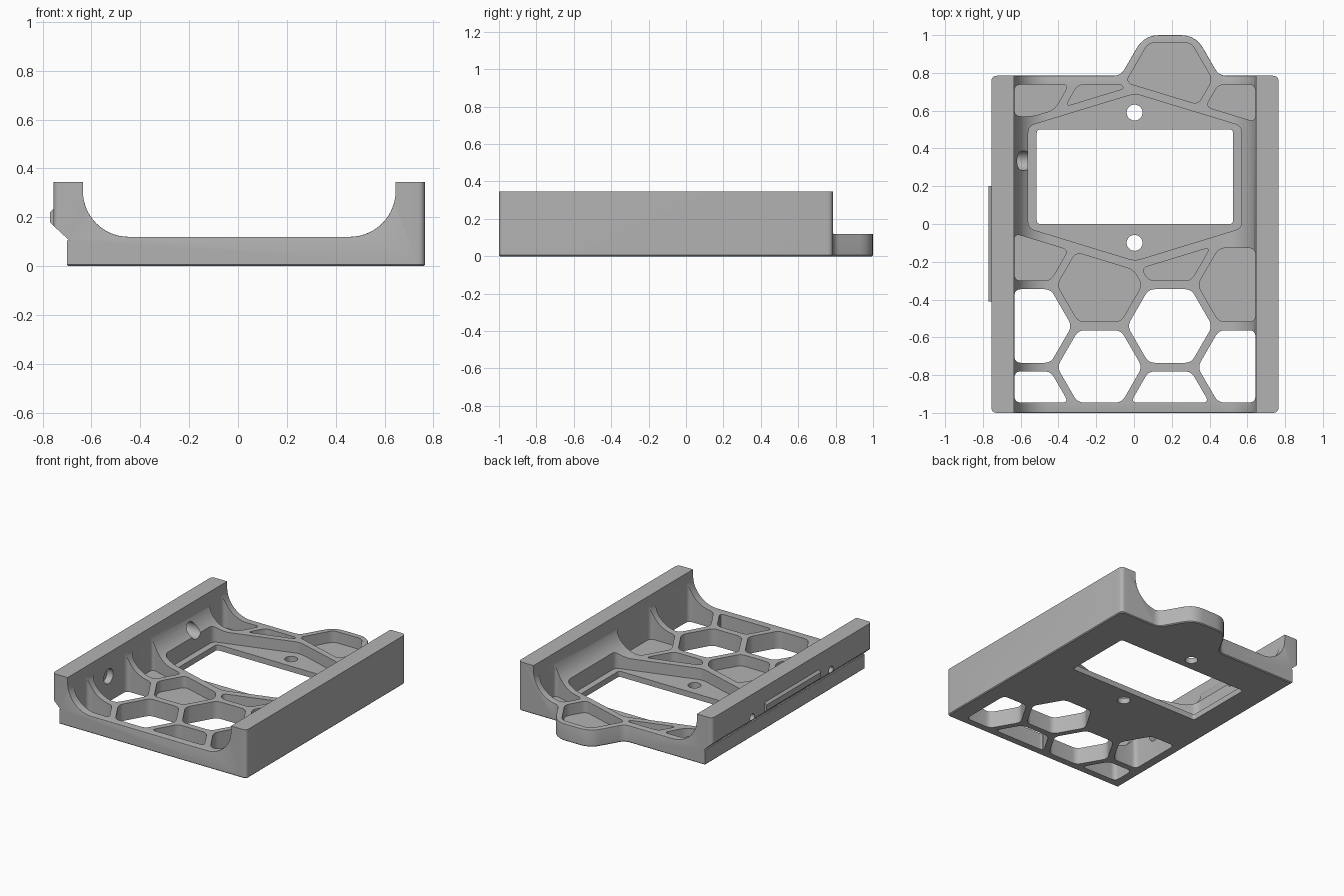
import bpy, bmesh, math
from mathutils import Vector

if "Cube" in bpy.data.objects:
    bpy.data.objects.remove(bpy.data.objects["Cube"])

grey = bpy.data.materials.new("plain_grey")
grey.use_nodes = True
grey.diffuse_color = (0.45, 0.45, 0.45, 1)
grey.node_tree.nodes["Principled BSDF"].inputs["Base Color"].default_value = (0.45, 0.45, 0.45, 1)

LEFT, RIGHT, FRONT, BACK = -0.755, 0.765, -1.0, 0.785
WALL_IN_L, WALL_IN_R = -0.635, 0.645
TOP, FLOOR, POCKET = 0.345, 0.12, 0.04
AXES = {"x": lambda a, b, h: (h, a, b),
        "y": lambda a, b, h: (a, h, b),
        "z": lambda a, b, h: (a, b, h)}


def rounded(points, size=0.035, steps=5):
    """Round every corner; size may be a list with one value per corner."""
    out, n = [], len(points)
    sizes = size if isinstance(size, list) else [size] * n
    for i, p in enumerate(points):
        p = Vector(p)
        before, after = Vector(points[i - 1]) - p, Vector(points[(i + 1) % n]) - p
        d = min(sizes[i], before.length * 0.45, after.length * 0.45)
        a, b = p + before.normalized() * d, p + after.normalized() * d
        for k in range(steps + 1):
            t = k / steps
            out.append(a * (1 - t) ** 2 + p * 2 * t * (1 - t) + b * t * t)
    return out


def circle(x, y, r, n=32):
    return [(x + r * math.cos(math.tau * i / n), y + r * math.sin(math.tau * i / n)) for i in range(n)]


def clip(points, a, b, c):
    """Keep the part of a convex polygon where a*x + b*y <= c."""
    out = []
    for i, q in enumerate(points):
        p = points[i - 1]
        dp, dq = (a * v[0] + b * v[1] - c for v in (p, q))
        if dp * dq < 0:
            t = dp / (dp - dq)
            out.append((p[0] + t * (q[0] - p[0]), p[1] + t * (q[1] - p[1])))
        if dq <= 0:
            out.append(q)
    return out


def prisms(name, parts):
    """One object from (outline, low, high, axis) prisms."""
    bm = bmesh.new()
    for outline, lo, hi, axis in parts:
        place = AXES[axis]
        low = [bm.verts.new(place(p[0], p[1], lo)) for p in outline]
        high = [bm.verts.new(place(p[0], p[1], hi)) for p in outline]
        bm.faces.new(low)
        bm.faces.new(high)
        for i in range(len(low)):
            bm.faces.new((low[i - 1], low[i], high[i], high[i - 1]))
    bmesh.ops.recalc_face_normals(bm, faces=bm.faces)
    mesh = bpy.data.meshes.new(name)
    bm.to_mesh(mesh)
    bm.free()
    mesh.materials.append(grey)
    obj = bpy.data.objects.new(name, mesh)
    bpy.context.collection.objects.link(obj)
    return obj


def boolean(obj, cutter, operation):
    """Apply a boolean at once and drop the cutter."""
    mod = obj.modifiers.new("cut", "BOOLEAN")
    mod.operation, mod.object, mod.solver = operation, cutter, "EXACT"
    bpy.context.view_layer.update()
    mesh = bpy.data.meshes.new_from_object(obj.evaluated_get(bpy.context.evaluated_depsgraph_get()))
    obj.modifiers.clear()
    obj.data = mesh
    bpy.data.objects.remove(cutter)


# Tray cross-section with coved inner corners
def cove(x, side, r=0.188, n=14):
    return [(x + side * r * (1 - math.cos(math.pi / 2 * i / n)),
             FLOOR + r * (1 - math.sin(math.pi / 2 * i / n))) for i in range(n + 1)]


section = ([(-0.70, 0), (-0.70, 0.105), (-0.69, 0.105), (LEFT, 0.165), (LEFT, TOP), (WALL_IN_L, TOP)]
           + cove(WALL_IN_L, 1) + cove(WALL_IN_R, -1)[::-1]
           + [(WALL_IN_R, TOP), (RIGHT, TOP), (RIGHT, 0)])
tray = prisms("tray", [(section, FRONT - 0.2, 1.2, "y")])

# Plan outline with the tab at the back
HEX_X, HEX_Y, APOTHEM = 0.372, 0.435, 0.195
TAB_X, TAB_Y = 0.19, 0.765
plan = [(LEFT, FRONT), (RIGHT, FRONT), (RIGHT, BACK), (TAB_X + 0.26, BACK), (TAB_X + 0.136, 1),
        (TAB_X - 0.136, 1), (TAB_X - 0.26, BACK), (LEFT, BACK)]
outline = rounded(plan, [0.03, 0.03, 0.03, 0.04, 0.08, 0.08, 0.04, 0.03])
boolean(tray, prisms("plan_cutter", [(outline, -0.2, 0.6, "z")]), "INTERSECT")

# Soften the floor's outer rim and the bottom edge
bm = bmesh.new()
bm.from_mesh(tray.data)
bmesh.ops.remove_doubles(bm, verts=bm.verts, dist=0.0001)
bm.normal_update()


def rim_edges(top):
    found = []
    for e in bm.edges:
        if len(e.link_faces) != 2:
            continue
        z = sorted(f.normal.z for f in e.link_faces)
        high = max(v.co.z for v in e.verts)
        if top and abs(z[0]) < 0.01 and z[1] > 0.2 and FLOOR - 0.01 < high < 0.28:
            found.append(e)
        if not top and z[0] < -0.99 and abs(z[1]) < 0.01 and high < 0.001:
            found.append(e)
    return found


bmesh.ops.bevel(bm, geom=rim_edges(True), offset=0.016, segments=3, profile=0.5,
                affect="EDGES", clamp_overlap=True)
bmesh.ops.bevel(bm, geom=rim_edges(False), offset=0.006, segments=1,
                affect="EDGES", clamp_overlap=True)
bm.to_mesh(tray.data)
bm.free()

# Honeycomb cells, trimmed by the walls and by the stretched window recess
SLOPE, MID = 0.305, 0.005
cells = []
for col in range(4):
    for row in range(5):
        cx = TAB_X + (col - 2) * HEX_X
        cy = TAB_Y - row * HEX_Y - (HEX_Y / 2 if col % 2 else 0)
        radius = APOTHEM / math.cos(math.pi / 6)
        hexagon = [(cx + radius * math.cos(i * math.pi / 3), cy + radius * math.sin(i * math.pi / 3))
                   for i in range(6)]
        side = 1 if cx > 0 else -1
        shape = clip(hexagon, -1, 0, -WALL_IN_L - 0.002)
        shape = clip(shape, 1, 0, WALL_IN_R - 0.002)
        shape = clip(shape, 0, -1, 0.945)
        if col != 2 or row:
            shape = clip(shape, 0, 1, 0.738)
        if cy > 0.25:
            shape = clip(shape, -side * SLOPE, -1, -0.735 - side * SLOPE * MID)
        else:
            shape = clip(shape, -side * SLOPE, 1, -0.245 - side * SLOPE * MID)
        if len(shape) < 3:
            continue
        tall = max(p[1] for p in shape) - min(p[1] for p in shape)
        if tall < 0.05:
            continue
        cells.append((rounded(shape), -0.2 if cy < -0.5 else POCKET, 0.6, "z"))

recess = [(MID, 0.69), (-0.56, 0.518), (-0.56, -0.022), (MID, -0.195), (0.57, -0.022), (0.57, 0.518)]
cells.append((rounded(recess), POCKET, 0.6, "z"))
boolean(tray, prisms("cell_cutter", cells), "DIFFERENCE")

# Window and its two screw holes
window = rounded([(-0.515, 0), (0.525, 0), (0.525, 0.5), (-0.515, 0.5)], 0.02)
openings = [(window, -0.2, 0.3, "z")]
openings += [(circle(0.003, y, 0.042), -0.2, 0.3, "z") for y in (0.59, -0.1)]
boolean(tray, prisms("window_cutter", openings), "DIFFERENCE")

# Side screw holes: wide bore inside, narrow hole through the wall
for r, reach in ((0.052, -0.68), (0.025, -0.9)):
    bores = [(circle(y, 0.181, r), reach, -0.45, "x") for y in (0.335, -0.545)]
    boolean(tray, prisms("bore_cutter", bores), "DIFFERENCE")

# Latch rail on the outer side wall
rail = prisms("side_rail", [([(LEFT + 0.01, 0.16), (LEFT, 0.165), (-0.77, 0.18), (-0.77, 0.22),
                              (LEFT, 0.235), (LEFT + 0.01, 0.235)], -0.41, 0.2, "y")])

for obj in (tray, rail):
    bpy.ops.object.select_all(action="DESELECT")
    obj.select_set(True)
    bpy.context.view_layer.objects.active = obj
    bpy.ops.object.shade_smooth_by_angle(angle=math.radians(30))
